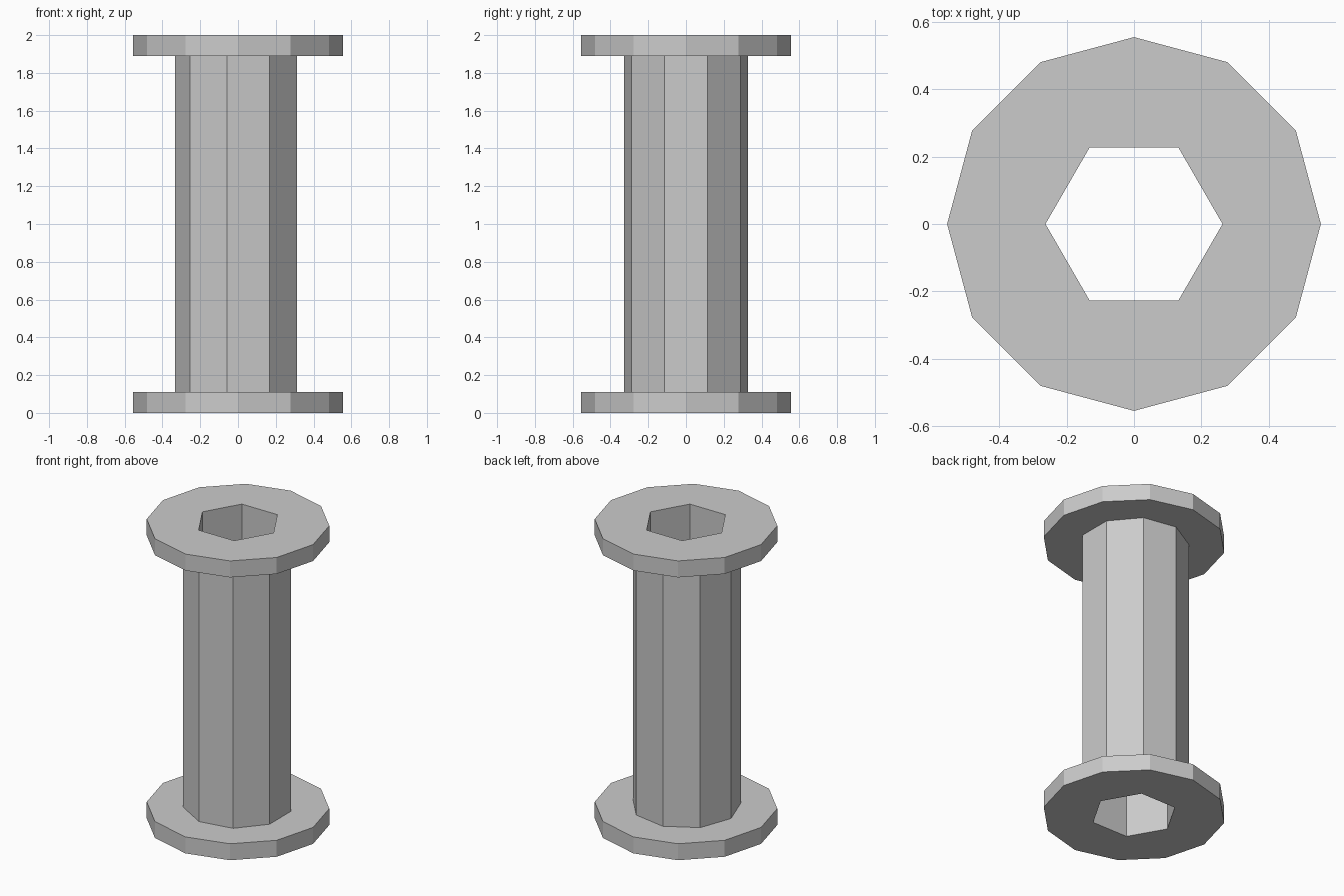
import bpy, bmesh
from math import cos, sin, pi

cube = bpy.data.objects.get("Cube")
if cube:
    bpy.data.objects.remove(cube, do_unlink=True)

GREY = (0.6, 0.6, 0.6, 1.0)
mat = bpy.data.materials.new("plain_grey")
mat.use_nodes = True
mat.diffuse_color = GREY
mat.node_tree.nodes["Principled BSDF"].inputs["Base Color"].default_value = GREY

HEIGHT, PLATE = 2.0, 0.11
BORE_SIDES, BORE_RADIUS = 6, 0.263


def loop(bm, sides, radius, z, phase=0.0):
    """Closed polygon of edges at height z."""
    angles = [phase + 2 * pi * i / sides for i in range(sides)]
    verts = [bm.verts.new((radius * cos(a), radius * sin(a), z)) for a in angles]
    edges = [bm.edges.new((verts[i], verts[(i + 1) % sides])) for i in range(sides)]
    return verts, edges


def hollow_prism(name, sides, radius, z0, z1, phase=0.0, capped=True):
    """Polygonal prism with the hexagonal bore running through it."""
    bm = bmesh.new()
    shapes = ((sides, radius, phase), (BORE_SIDES, BORE_RADIUS, 0.0))
    rims = {z0: [], z1: []}
    for n, r, turn in shapes:
        low, low_edges = loop(bm, n, r, z0, turn)
        high, high_edges = loop(bm, n, r, z1, turn)
        rims[z0] += low_edges
        rims[z1] += high_edges
        for i in range(n):
            j = (i + 1) % n
            quad = (low[i], low[j], high[j], high[i])
            bm.faces.new(quad if r == radius else quad[::-1])
    if capped:
        for z, edges in rims.items():
            up = 1 if z == z1 else -1
            fill = bmesh.ops.triangle_fill(bm, edges=edges, use_beauty=True,
                                           normal=(0, 0, up))
            for f in fill["geom"]:
                if isinstance(f, bmesh.types.BMFace):
                    f.normal_update()
                    if f.normal.z * up < 0:
                        f.normal_flip()
    mesh = bpy.data.meshes.new(name)
    bm.to_mesh(mesh)
    bm.free()
    mesh.materials.append(mat)
    obj = bpy.data.objects.new(name, mesh)
    bpy.context.collection.objects.link(obj)
    return obj


# Round end plates
hollow_prism("bottom_flange", 12, 0.555, 0.0, PLATE)
hollow_prism("top_flange", 12, 0.555, HEIGHT - PLATE, HEIGHT)

# Nine-sided barrel, its ends closed by the flanges
hollow_prism("barrel", 9, 0.333, PLATE, HEIGHT - PLATE, phase=pi, capped=False)
